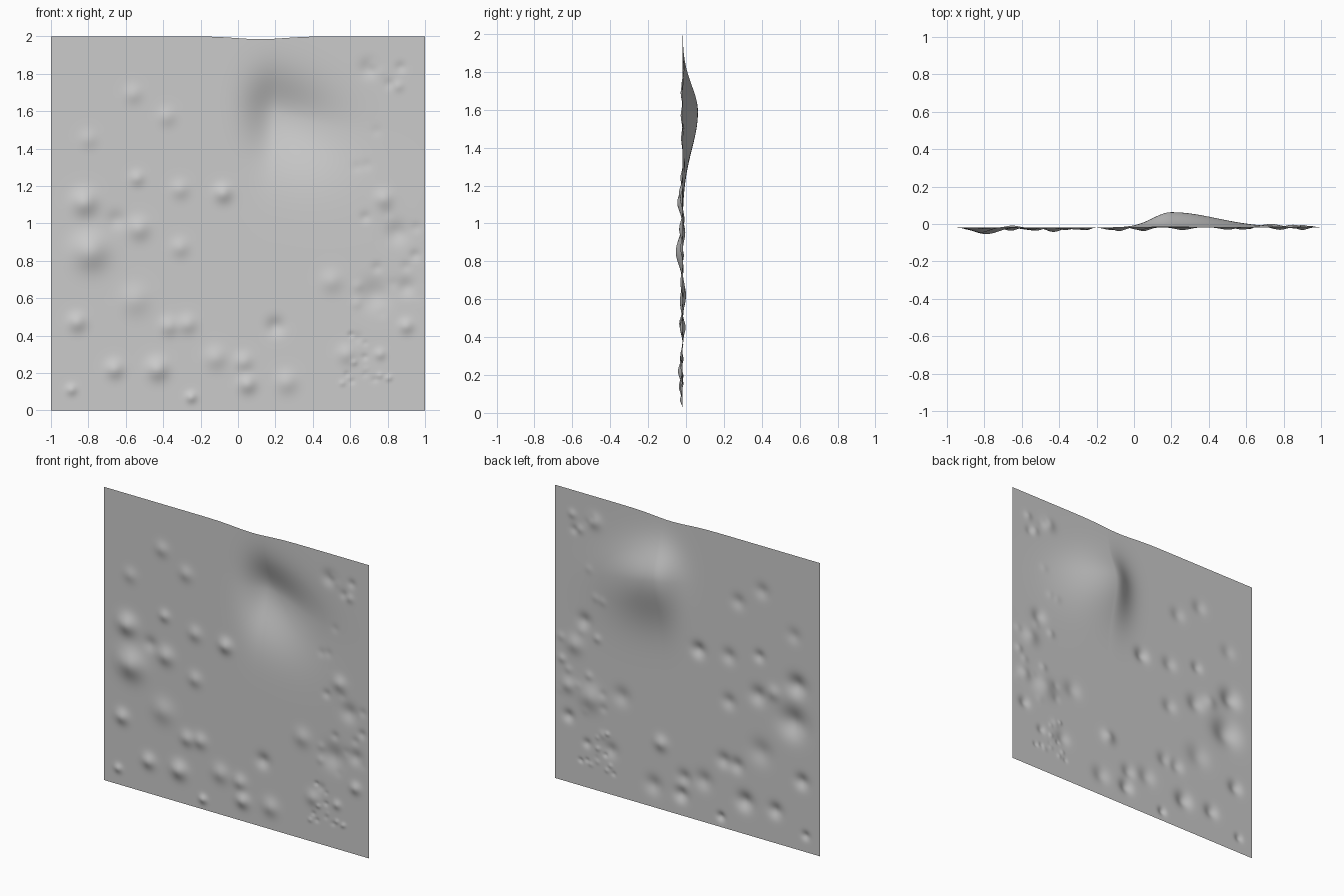
import bpy, bmesh, random
from math import exp

random.seed(4)
BASE = -0.018

# front-facing lumps: x, z, radius, height
LUMPS = [
    (-0.79, 0.85, 0.10, 0.036), (-0.82, 1.11, 0.07, 0.028), (-0.53, 0.97, 0.06, 0.018),
    (-0.55, 0.59, 0.08, 0.014), (-0.31, 1.18, 0.05, 0.012), (-0.08, 1.16, 0.05, 0.020),
    (-0.54, 1.24, 0.04, 0.012), (-0.31, 0.87, 0.05, 0.012), (-0.86, 0.47, 0.05, 0.018),
    (-0.66, 0.22, 0.05, 0.018), (-0.43, 0.22, 0.06, 0.024), (-0.89, 0.11, 0.03, 0.012),
    (-0.25, 0.07, 0.03, 0.014), (-0.37, 0.45, 0.05, 0.014), (-0.27, 0.46, 0.05, 0.014),
    (-0.12, 0.28, 0.06, 0.014), (0.03, 0.26, 0.05, 0.014), (0.05, 0.14, 0.05, 0.020),
    (0.26, 0.15, 0.06, 0.014), (0.50, 0.69, 0.06, 0.012), (0.76, 0.30, 0.03, 0.010),
    (0.90, 0.45, 0.04, 0.014), (0.58, 0.30, 0.05, 0.012), (0.78, 1.13, 0.05, 0.014),
    (-0.56, 1.69, 0.05, 0.010), (-0.38, 1.57, 0.05, 0.010), (-0.80, 1.45, 0.05, 0.008),
]
# hollows that push out of the back
HOLLOWS = [
    (0.73, 0.62, 0.08, -0.018), (0.90, 0.66, 0.05, -0.012), (0.85, 0.95, 0.06, -0.014),
    (0.20, 0.45, 0.05, -0.016), (-0.65, 1.02, 0.05, -0.010), (0.70, 1.83, 0.05, -0.012),
]
# fine pebbling, densest in the lower right corner
PEBBLES = [(random.gauss(0.66, 0.09), random.gauss(0.25, 0.09), 0.015,
            random.uniform(-0.008, 0.008)) for _ in range(16)]
PEBBLES += [(random.uniform(0.62, 0.96), random.uniform(0.3, 1.9), 0.03,
             random.uniform(-0.007, 0.007)) for _ in range(20)]
SPOTS = LUMPS + HOLLOWS + PEBBLES


def big_bulge(x, z):
    sx = 0.10 if x < 0.2 else 0.24
    crest = 1.59 - 0.25 * max(0.0, x - 0.2)
    sz = 0.14 if z > crest else 0.19
    return 0.081 * exp(-0.5 * (((x - 0.2) / sx) ** 2 + ((z - crest) / sz) ** 2))


def depth(x, z):
    y = BASE + big_bulge(x, z)
    for cx, cz, r, h in SPOTS:
        d = ((x - cx) ** 2 + (z - cz) ** 2) / (r * r)
        if d < 6:
            y -= h * exp(-1.2 * d)
    return y


# dented upright panel
bm = bmesh.new()
bmesh.ops.create_grid(bm, x_segments=200, y_segments=200, size=1.0)
for v in bm.verts:
    x, z = v.co.x, v.co.y + 1
    drop = 0.015 * exp(-((x - 0.12) / 0.18) ** 2) * max(0.0, z - 1) ** 4
    v.co = (x, depth(x, z), z - drop)
for f in bm.faces:
    f.smooth = True
mesh = bpy.data.meshes.new("dented_panel")
bm.to_mesh(mesh)
bm.free()
panel = bpy.data.objects.new("dented_panel", mesh)
bpy.context.collection.objects.link(panel)
